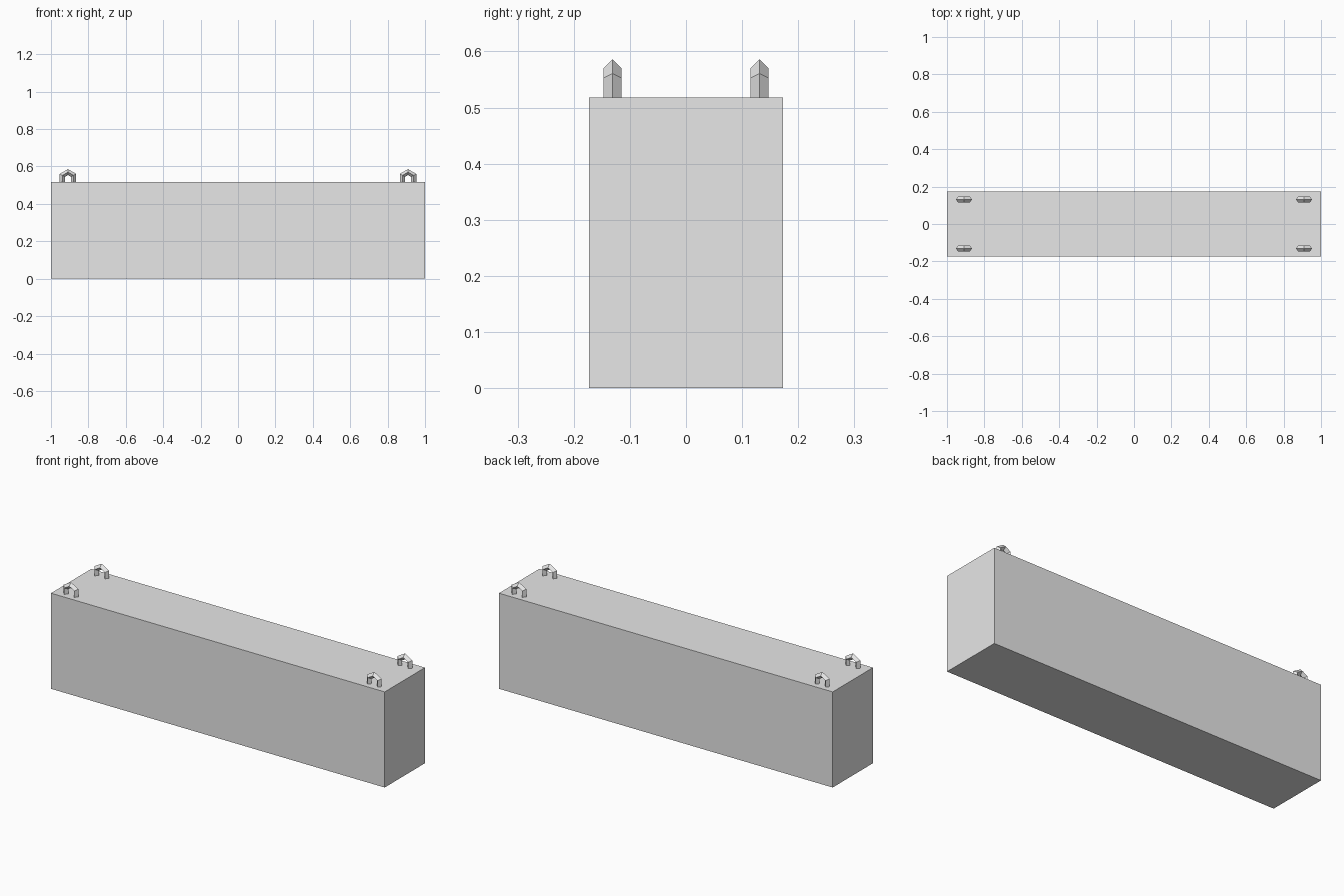
import bpy
import bmesh
from math import sin, cos, radians
from mathutils import Vector

LENGTH, DEPTH, HEIGHT = 2.0, 0.345, 0.518
LUG_X, LUG_Y = 0.909, 0.131      # lug positions on the top face
RING, TUBE = 0.035, 0.016        # arch radius and bar radius
RING_Z = 0.535                   # centre of the arch

cube = bpy.data.objects.get("Cube")
if cube:
    bpy.data.objects.remove(cube, do_unlink=True)

grey = bpy.data.materials.new("light_grey")
grey.use_nodes = True
colour = (0.8, 0.8, 0.8, 1)
grey.diffuse_color = colour
grey.node_tree.nodes["Principled BSDF"].inputs["Base Color"].default_value = colour


def add_object(name, bm, location):
    bmesh.ops.recalc_face_normals(bm, faces=bm.faces)
    mesh = bpy.data.meshes.new(name)
    bm.to_mesh(mesh)
    bm.free()
    mesh.materials.append(grey)
    obj = bpy.data.objects.new(name, mesh)
    obj.location = location
    bpy.context.collection.objects.link(obj)
    return obj


# Main block
bm = bmesh.new()
bmesh.ops.create_cube(bm, size=1)
bmesh.ops.scale(bm, vec=(LENGTH, DEPTH, HEIGHT), verts=bm.verts)
add_object("block", bm, (0, 0, HEIGHT / 2))


def lifting_lug(name, x, y):
    """Angular arch of diamond-section bar, with its feet set in the block."""
    bm = bmesh.new()
    rings = []
    foot = HEIGHT - 0.004 - RING_Z
    for angle, is_foot in ((30, True), (30, False), (90, False),
                           (150, False), (150, True)):
        a = radians(angle)
        ring = []
        for side in range(4):
            t = radians(90 * side)
            r = RING + TUBE * cos(t)
            z = foot if is_foot else r * sin(a)
            ring.append(bm.verts.new(Vector((r * cos(a), TUBE * sin(t), z))))
        rings.append(ring)
    for lower, upper in zip(rings, rings[1:]):
        for i in range(4):
            j = (i + 1) % 4
            bm.faces.new((lower[i], lower[j], upper[j], upper[i]))
    bm.faces.new(rings[0])
    bm.faces.new(rings[-1])
    add_object(name, bm, (x, y, RING_Z))


# Four lifting lugs near the top corners
for x_name, sx in (("right", -1), ("left", 1)):
    for y_name, sy in (("front", -1), ("back", 1)):
        lifting_lug(f"{y_name}_{x_name}_lug", sx * LUG_X, sy * LUG_Y)
